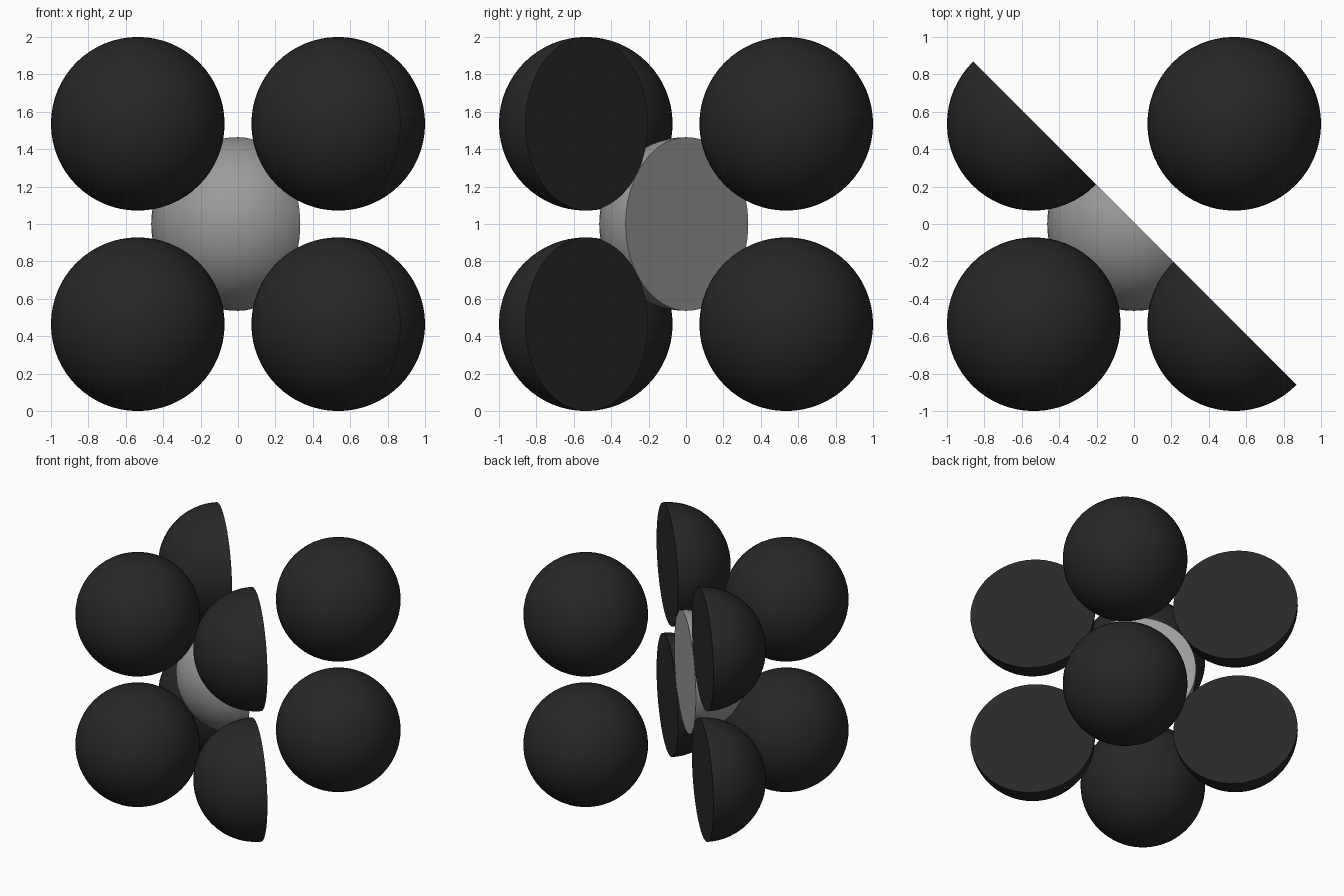
import bpy, bmesh
from mathutils import Vector

if "Cube" in bpy.data.objects:
    bpy.data.objects.remove(bpy.data.objects["Cube"])

R = 0.4641          # ball radius
A = 0.5359          # half the cell edge (balls touch along the body diagonal)
CUT = 0.005         # cutting plane: x + y = 2 * CUT


def material(name, value):
    m = bpy.data.materials.new(name)
    m.diffuse_color = (value, value, value, 1)
    m.use_nodes = True
    m.node_tree.nodes["Principled BSDF"].inputs["Base Color"].default_value = m.diffuse_color
    return m


black = material("black", 0.021)
grey = material("grey", 0.33)


def ball(name, centre, mat, cut=False):
    bm = bmesh.new()
    bmesh.ops.create_uvsphere(bm, u_segments=64, v_segments=32, radius=R)
    for f in bm.faces:
        f.smooth = True
    if cut:
        # slice off the back right half and close it with a flat face
        res = bmesh.ops.bisect_plane(
            bm, geom=bm.verts[:] + bm.edges[:] + bm.faces[:], dist=1e-5,
            plane_co=Vector((CUT, CUT, 0)) - Vector((centre[0], centre[1], 0)),
            plane_no=Vector((1, 1, 0)).normalized(), clear_outer=True)
        rim = [e for e in bm.edges if e.is_boundary]
        for e in rim:
            e.smooth = False
        cap = bmesh.ops.holes_fill(bm, edges=rim, sides=0)
        for f in cap["faces"]:
            f.smooth = False
        bmesh.ops.recalc_face_normals(bm, faces=bm.faces[:])
    mesh = bpy.data.meshes.new(name)
    bm.to_mesh(mesh)
    bm.free()
    mesh.materials.append(mat)
    obj = bpy.data.objects.new(name, mesh)
    obj.location = centre
    bpy.context.collection.objects.link(obj)


# grey half ball in the middle of the cell
ball("centre_half_ball", (0, 0, 1), grey, cut=True)

# black balls at the eight corners; those on the cutting plane are halved
for level, sz in (("lower", -1), ("upper", 1)):
    for depth, sy in (("front", -1), ("back", 1)):
        for side, sx in (("left", -1), ("right", 1)):
            halved = sx != sy
            kind = "half_ball" if halved else "ball"
            ball(f"{level}_{depth}_{side}_{kind}",
                 (sx * A, sy * A, 1 + sz * A), black, cut=halved)
